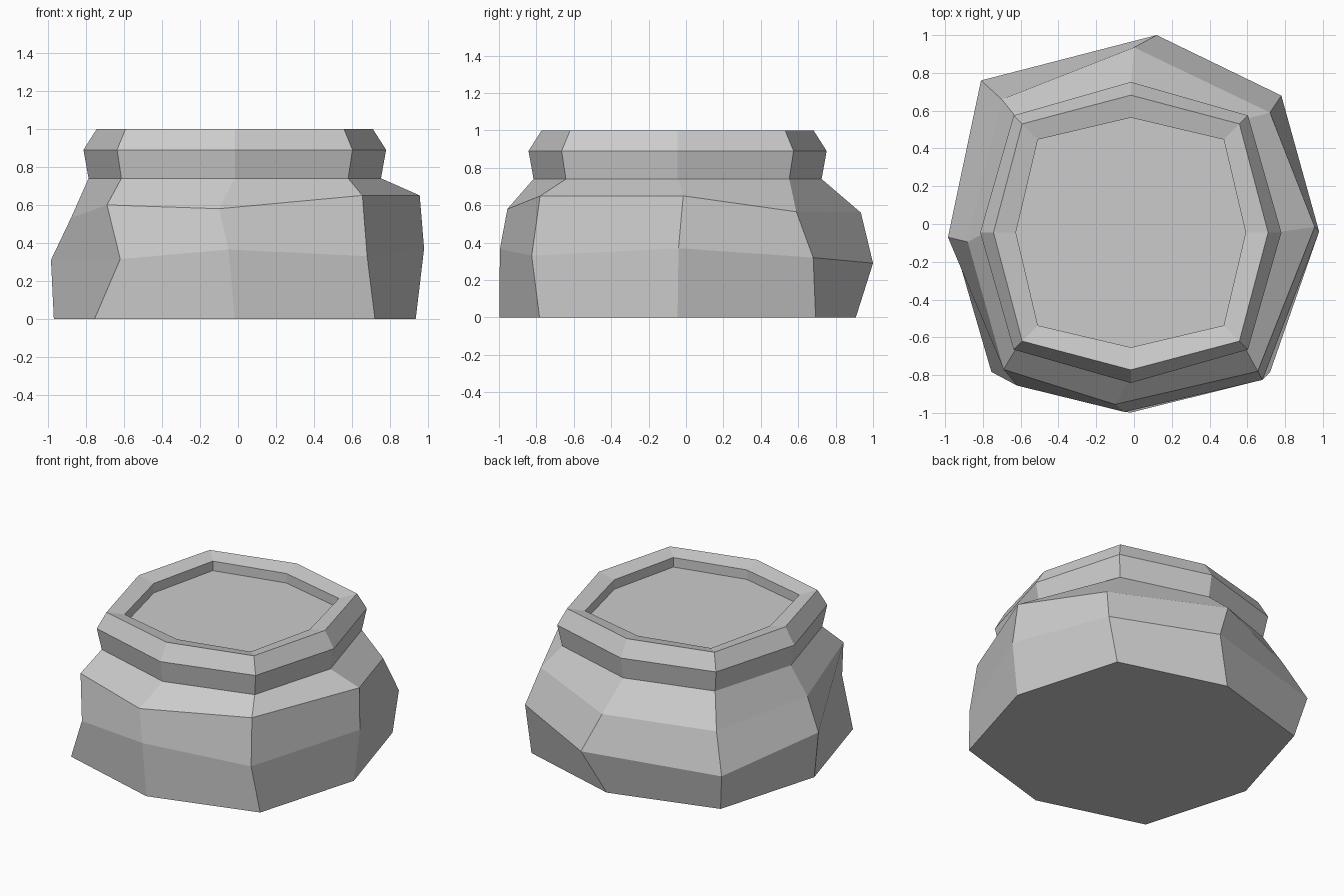
import bpy, bmesh

if "Cube" in bpy.data.objects:
    bpy.data.objects.remove(bpy.data.objects["Cube"])

CX, CY = -0.017, -0.045
# eight directions, counter-clockwise from the front: (radial, diagonal) selector
DIRS = [(0, -1), (1, -1), (1, 0), (1, 1), (0, 1), (-1, 1), (-1, 0), (-1, -1)]


def octagon(r, d, z):
    """Regular ring: r on the axes, d on the diagonals."""
    return [(CX + x * (d if x and y else r), CY + y * (d if x and y else r), z)
            for x, y in DIRS]


def loft(name, rings):
    """Skin consecutive rings and close both ends with flat caps."""
    bm = bmesh.new()
    loops = [[bm.verts.new(p) for p in ring] for ring in rings]
    for a, b in zip(loops, loops[1:]):
        for i in range(8):
            j = (i + 1) % 8
            bm.faces.new((a[i], a[j], b[j], b[i]))
    bm.faces.new(loops[0][::-1])
    bm.faces.new(loops[-1])
    bm.normal_update()
    mesh = bpy.data.meshes.new(name)
    bm.to_mesh(mesh)
    bm.free()
    obj = bpy.data.objects.new(name, mesh)
    bpy.context.collection.objects.link(obj)
    return obj


# uneven bulging belly rings
belly_low = [(-0.05, -0.995, 0.365), (0.68, -0.825, 0.33), (0.98, -0.04, 0.37),
             (0.78, 0.68, 0.32), (0.12, 1.0, 0.29), (-0.81, 0.76, 0.27),
             (-0.985, -0.07, 0.31), (-0.62, -0.855, 0.315)]
belly_high = [(-0.10, -0.955, 0.58), (0.655, -0.78, 0.65), (0.957, -0.015, 0.65),
              (0.72, 0.59, 0.565), (0.0, 0.935, 0.56), (-0.70, 0.66, 0.52),
              (-0.88, -0.095, 0.53), (-0.69, -0.77, 0.60)]

# pot: base, belly, neck, flared collar, bevelled lip and sunken top
loft("pot", [
    octagon(0.953, 0.738, 0.0),
    belly_low,
    belly_high,
    octagon(0.77, 0.597, 0.74),
    octagon(0.797, 0.62, 0.89),
    octagon(0.727, 0.575, 1.0),
    octagon(0.608, 0.492, 0.975),
    octagon(0.608, 0.492, 0.908),
])
